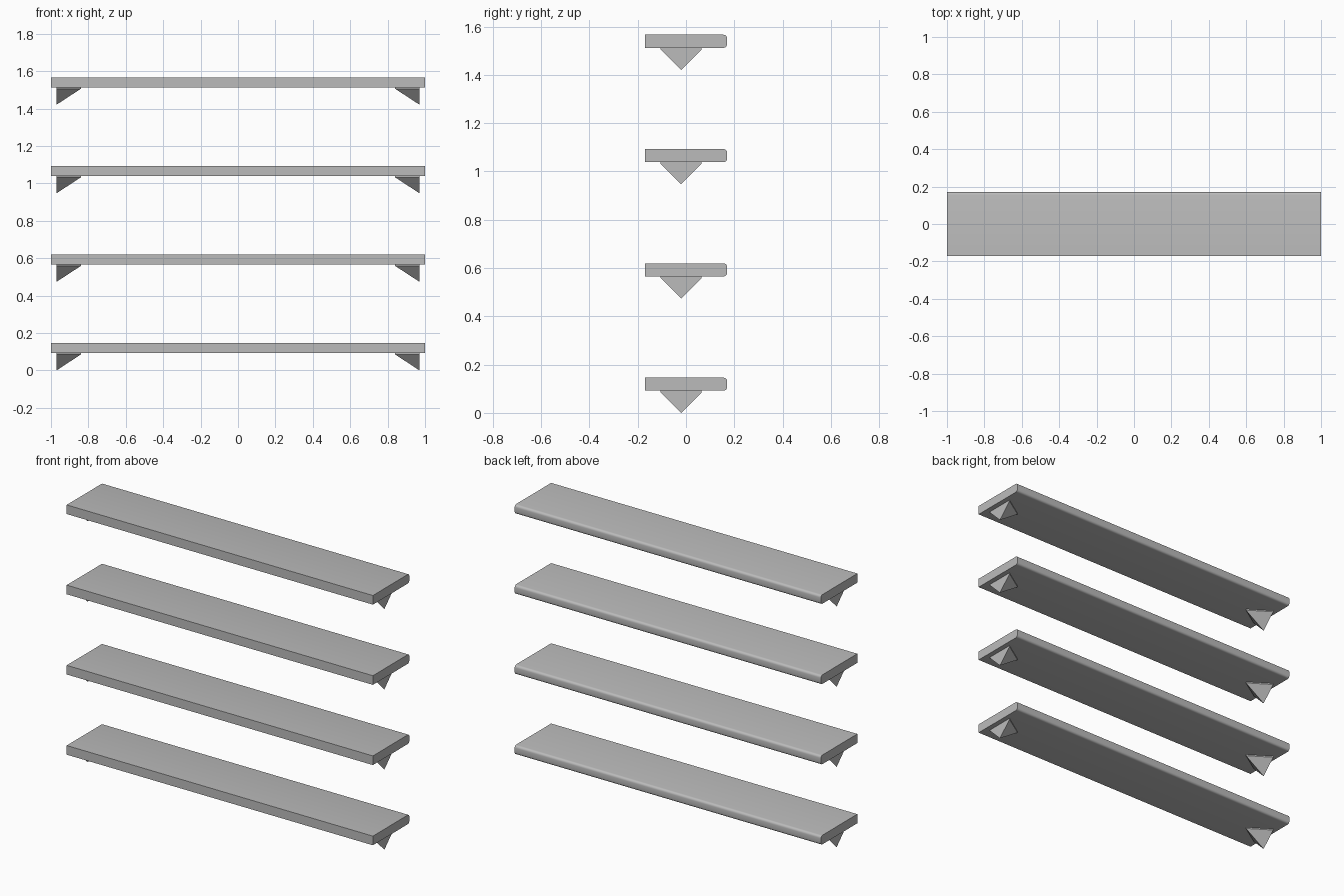
import bpy, bmesh, math

if "Cube" in bpy.data.objects:
    bpy.data.objects.remove(bpy.data.objects["Cube"])

PITCH, COUNT = 0.4735, 4
BRACKET_H, THICK, DEPTH = 0.092, 0.054, 0.34

grey = bpy.data.materials.new("light grey")
grey.diffuse_color = (0.5, 0.5, 0.5, 1)
grey.use_nodes = True
grey.node_tree.nodes["Principled BSDF"].inputs["Base Color"].default_value = grey.diffuse_color


def make_object(name, bm):
    bmesh.ops.recalc_face_normals(bm, faces=bm.faces)
    mesh = bpy.data.meshes.new(name)
    bm.to_mesh(mesh)
    bm.free()
    mesh.materials.append(grey)
    obj = bpy.data.objects.new(name, mesh)
    bpy.context.collection.objects.link(obj)
    return obj


def smooth(obj):
    bpy.ops.object.select_all(action='DESELECT')
    obj.select_set(True)
    bpy.context.view_layer.objects.active = obj
    bpy.ops.object.shade_smooth_by_angle(angle=math.radians(35))


# Board with its two long back edges rounded
def make_board(name, z):
    bm = bmesh.new()
    bmesh.ops.create_cube(bm, size=1)
    for v in bm.verts:
        v.co.x *= 2
        v.co.y *= DEPTH
        v.co.z = v.co.z * THICK + z + THICK / 2
    back = [e for e in bm.edges
            if all(v.co.y > 0.1 for v in e.verts)
            and abs(e.verts[0].co.x - e.verts[1].co.x) > 1]
    bmesh.ops.bevel(bm, geom=back, offset=0.014, segments=4,
                    profile=0.5, affect='EDGES')
    smooth(make_object(name, bm))


# Three-sided wedge bracket: thin triangular lip tapering to a low outer point
def make_bracket(name, side, z):
    bm = bmesh.new()
    plan = [(0.97, -0.105), (0.97, 0.065), (0.84, -0.02)]
    top = [bm.verts.new((side * x, y, z)) for x, y in plan]
    lip = [bm.verts.new((side * x, y, z - 0.007)) for x, y in plan]
    tip = bm.verts.new((side * 0.97, -0.02, z - BRACKET_H))
    bm.faces.new(top)
    for i in range(3):
        j = (i + 1) % 3
        bm.faces.new((top[i], top[j], lip[j], lip[i]))
        bm.faces.new((lip[i], lip[j], tip))
    make_object(name, bm)


for n in range(COUNT):
    z = n * PITCH + BRACKET_H
    make_board(f"shelf_board_{n + 1}", z)
    for label, side in (("left", -1), ("right", 1)):
        make_bracket(f"{label}_bracket_{n + 1}", side, z)
